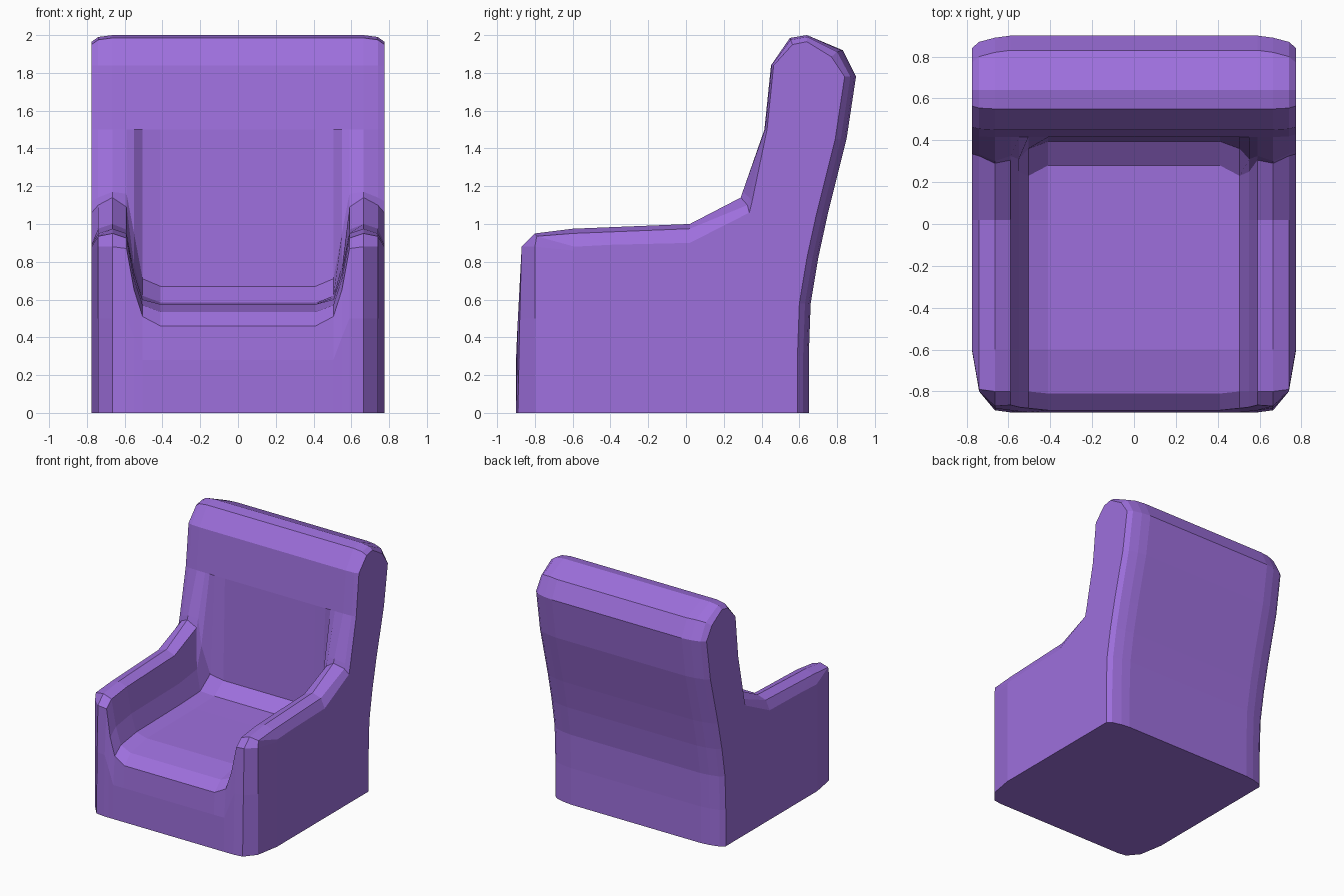
import bpy, bmesh

if "Cube" in bpy.data.objects:
    bpy.data.objects.remove(bpy.data.objects["Cube"])

# Backrest outline (y, z): front of back, over the top, down the rear
BACK = [(.415, 1.5), (.45, 1.84), (.55, 1.985), (.64, 2.0), (.83, 1.92), (.90, 1.78),
        (.85, 1.45), (.75, 1.05), (.70, .82), (.66, .58), (.65, .3), (.65, 0)]

# Front outlines (y, z): front panel, seat or arm top, foot of the backrest
SEAT = [(-.90, 0), (-.90, .28), (-.89, .46), (-.81, .535), (-.6, .575), (.02, .58), (.28, .585), (.395, .67)]
CREASE = [(-.90, 0), (-.90, .28), (-.88, .51), (-.80, .57), (-.6, .60), (.02, .61), (.23, .62), (.36, .71)]
WALL = [(-.90, 0), (-.895, .4), (-.875, .65), (-.80, .71), (-.6, .74), (.02, .75), (.25, .78), (.31, .95)]
ARM_IN = [(-.90, 0), (-.89, .5), (-.865, .87), (-.80, .925), (-.6, .95), (.02, .97), (.305, 1.09), (.325, 1.16)]
ARM = [(-.89, 0), (-.88, .5), (-.87, .88), (-.80, .95), (-.6, .975), (.02, 1.0), (.29, 1.14), (.30, 1.17)]
ARM_OUT = [(-.80, 0), (-.80, .5), (-.80, .88), (-.79, .935), (-.6, .95), (.02, .975), (.325, 1.10), (.335, 1.14)]
SIDE = [(-.60, 0), (-.60, .5), (-.60, .86), (-.59, .88), (-.4, .89), (.02, .90), (.335, 1.06), (.35, 1.12)]

# (x, front outline, rear inset, top inset)
STATIONS = [(.41, SEAT, 0, 0), (.505, CREASE, 0, 0), (.55, WALL, 0, 0), (.59, ARM_IN, 0, 0),
            (.665, ARM, .01, 0), (.74, ARM_OUT, .03, .01), (.775, SIDE, .06, .035)]


def section(bm, x, front, rear, top):
    pts = list(front)
    for i, (y, z) in enumerate(BACK):
        dy = top * .4 if i < 3 else (-rear if i > 3 else 0)
        dz = -top if 1 < i < 5 else 0
        pts.append((y + dy, z + dz))
    return [bm.verts.new((x, y, z)) for y, z in pts]


# Loft the whole chair from left side to right side
bm = bmesh.new()
stations = [(-x, f, r, t) for x, f, r, t in reversed(STATIONS)] + STATIONS
loops = [section(bm, *s) for s in stations]
for a, b in zip(loops, loops[1:]):
    n = len(a)
    for i in range(n):
        j = (i + 1) % n
        bm.faces.new((a[i], a[j], b[j], b[i]))
bm.faces.new(loops[0])
bm.faces.new(loops[-1])
bmesh.ops.recalc_face_normals(bm, faces=bm.faces[:])

mesh = bpy.data.meshes.new("armchair")
bm.to_mesh(mesh)
bm.free()
chair = bpy.data.objects.new("armchair", mesh)
bpy.context.collection.objects.link(chair)

# Purple upholstery
mat = bpy.data.materials.new("purple_fabric")
mat.diffuse_color = (.34, .16, .72, 1)
mat.use_nodes = True
mat.node_tree.nodes["Principled BSDF"].inputs["Base Color"].default_value = mat.diffuse_color
mesh.materials.append(mat)
